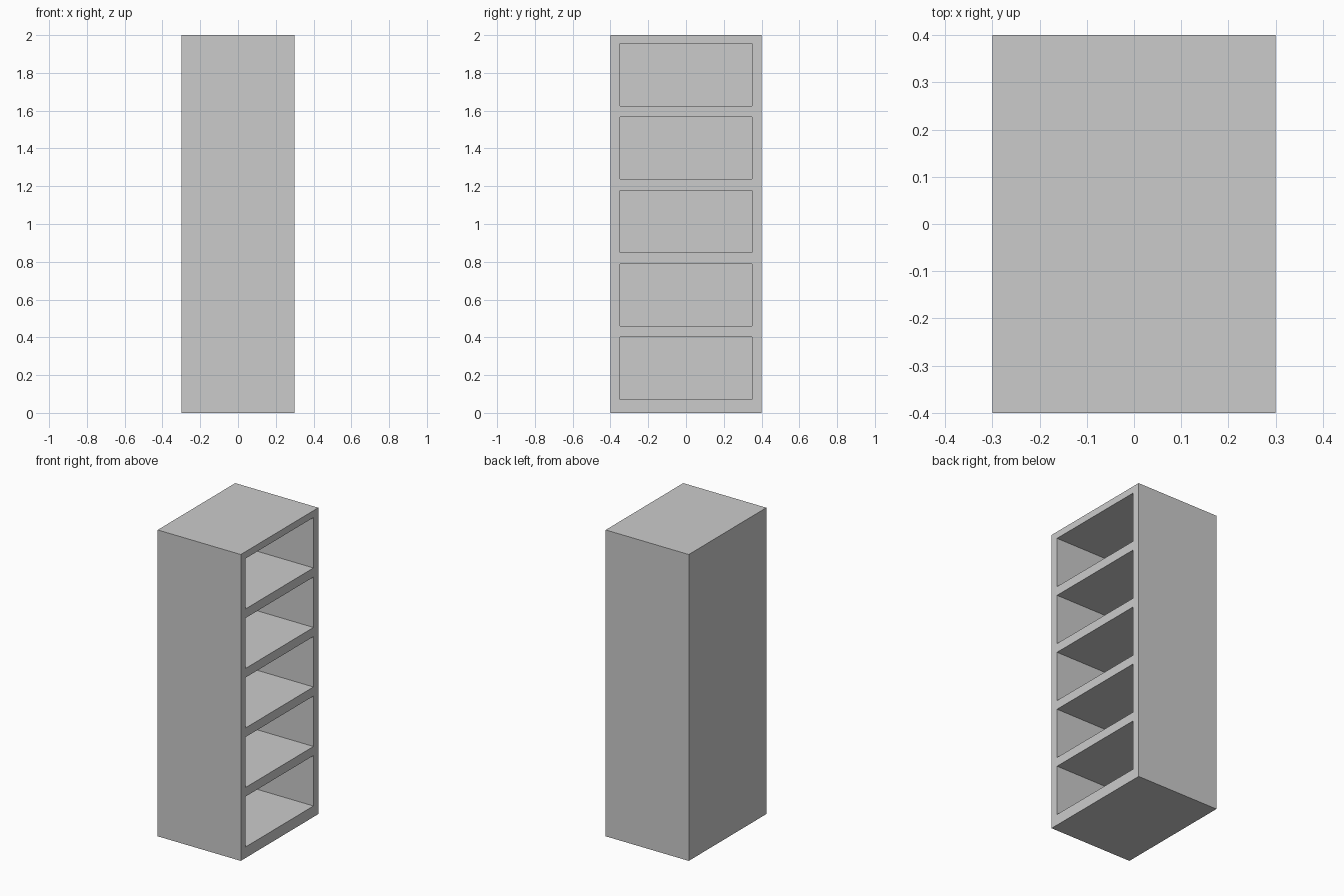
import bpy

if "Cube" in bpy.data.objects:
    bpy.data.objects.remove(bpy.data.objects["Cube"])


def box(name, lo, hi):
    """Axis-aligned box between two corners, with its scale applied."""
    centre = [(a + b) / 2 for a, b in zip(lo, hi)]
    bpy.ops.mesh.primitive_cube_add(size=1, location=centre)
    ob = bpy.context.object
    ob.name = name
    ob.scale = [b - a for a, b in zip(lo, hi)]
    bpy.ops.object.transform_apply(location=False, rotation=False, scale=True)
    return ob


SHELVES = 5
PITCH = 0.3885      # spacing between compartments
OPENING = 0.329     # height of one compartment
FLOOR = 0.072       # bottom of the lowest compartment
WALL = 0.05         # side and back thickness

# Compartment cutter, repeated upwards and open towards +x
cutter = box("compartment_cutter",
             (-0.3 + WALL, -0.4 + WALL, FLOOR),
             (0.4, 0.4 - WALL, FLOOR + OPENING))
array = cutter.modifiers.new("Stack", 'ARRAY')
array.count = SHELVES
array.use_relative_offset = False
array.use_constant_offset = True
array.constant_offset_displace = (0, 0, PITCH)
bpy.ops.object.modifier_apply(modifier=array.name)
cutter.hide_render = True

# Bookcase body with the compartments hollowed out
body = box("bookcase_body", (-0.3, -0.4, 0), (0.3, 0.4, 2))
cut = body.modifiers.new("Compartments", 'BOOLEAN')
cut.operation = 'DIFFERENCE'
cut.solver = 'EXACT'
cut.object = cutter
bpy.ops.object.modifier_apply(modifier=cut.name)

bpy.data.objects.remove(cutter, do_unlink=True)
